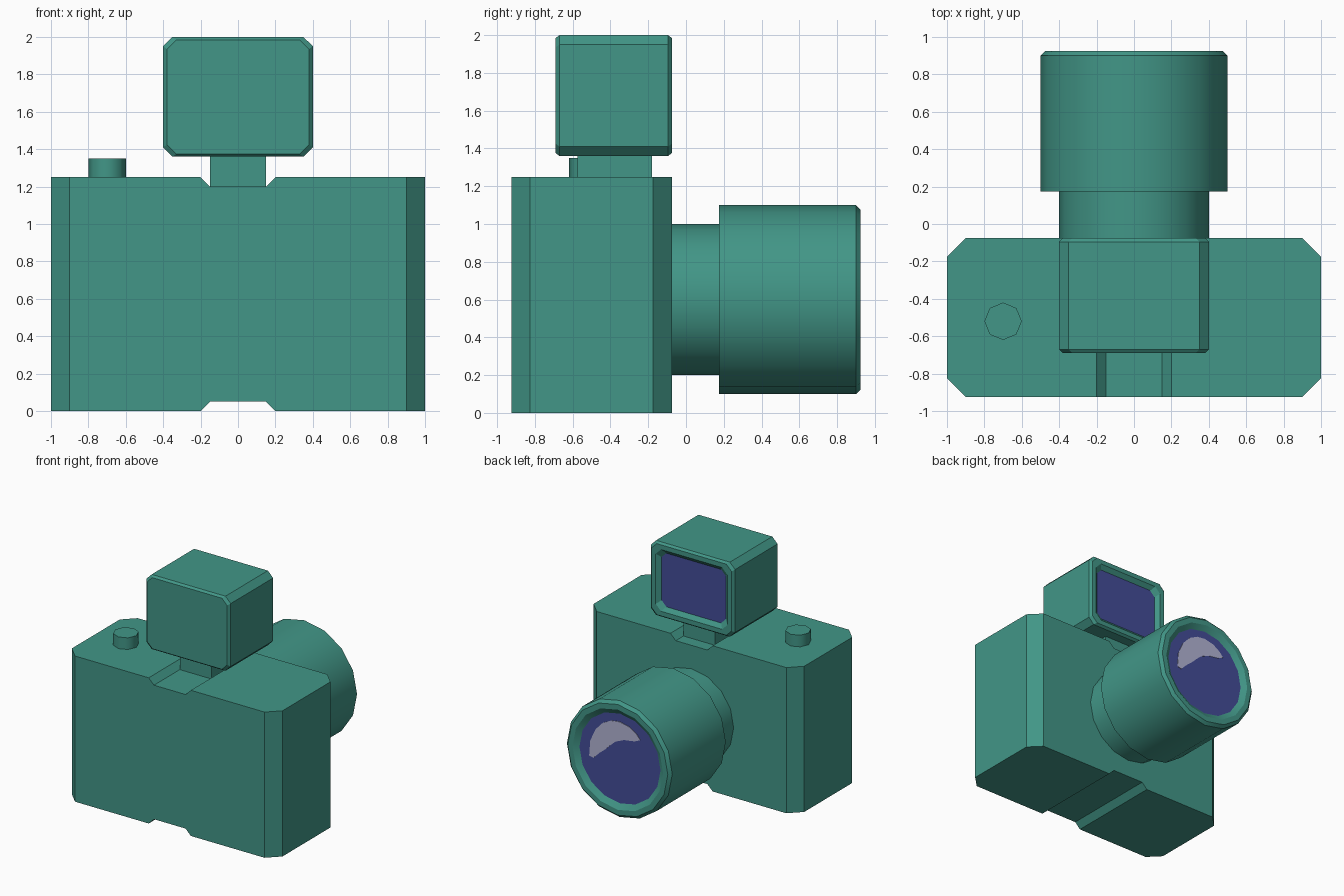
import bpy, bmesh, math
from mathutils import Vector

if "Cube" in bpy.data.objects:
    bpy.data.objects.remove(bpy.data.objects["Cube"])


def material(name, rgb):
    m = bpy.data.materials.new(name)
    m.diffuse_color = (*rgb, 1)
    m.use_nodes = True
    m.node_tree.nodes["Principled BSDF"].inputs["Base Color"].default_value = m.diffuse_color
    return m


TEAL = material("teal_casing", (0.054, 0.305, 0.242))
BLUE = material("blue_glass", (0.058, 0.074, 0.314))
SHINE = material("pale_reflection", (0.445, 0.456, 0.658))


def loft(name, rings, mats, end_mat=0, smooth=None):
    """Bridge equal-length point rings and cap both ends."""
    bm = bmesh.new()
    loops = [[bm.verts.new(p) for p in ring] for ring in rings]
    n = len(loops[0])
    for a, b in zip(loops, loops[1:]):
        for i in range(n):
            j = (i + 1) % n
            bm.faces.new((a[i], a[j], b[j], b[i]))
    bm.faces.new(loops[0])
    bm.faces.new(loops[-1]).material_index = end_mat
    bmesh.ops.recalc_face_normals(bm, faces=bm.faces)
    me = bpy.data.meshes.new(name)
    bm.to_mesh(me)
    bm.free()
    for m in mats:
        me.materials.append(m)
    ob = bpy.data.objects.new(name, me)
    bpy.context.collection.objects.link(ob)
    if smooth:
        bpy.ops.object.select_all(action='DESELECT')
        bpy.context.view_layer.objects.active = ob
        ob.select_set(True)
        bpy.ops.object.shade_smooth_by_angle(angle=math.radians(smooth))
    return ob


def cut_rect(hw, hh, c):
    """Rectangle outline with chamfered corners."""
    q = [(hw, hh - c), (hw - c, hh)]
    half = q + [(-x, y) for x, y in reversed(q)]
    return half + [(-x, -y) for x, y in half]


def circle(r, n):
    return [(r * math.cos(2 * math.pi * i / n), r * math.sin(2 * math.pi * i / n))
            for i in range(n)]


def facing_y(outline, y, z):
    return [Vector((x, y, z + h)) for x, h in outline]


def facing_z(outline, z, x=0, y=0):
    return [Vector((x + a, y + b, z)) for a, b in outline]


# body: plan outline with cut corners; groove runs over top and bottom
plan = [(0.9, -0.925), (1, -0.825), (1, -0.175), (0.9, -0.075),
        (0.2, -0.075), (0.15, -0.075)]
bm = bmesh.new()
right = plan + [(0.15, -0.925), (0.2, -0.925)]
outline = ([p for p in right if p[0] >= 0.2 and p[1] > -0.925 or p == (0.9, -0.925)]
           + [(0.15, -0.075), (-0.15, -0.075), (-0.2, -0.075), (-0.9, -0.075),
              (-1, -0.175), (-1, -0.825), (-0.9, -0.925), (-0.2, -0.925),
              (-0.15, -0.925), (0.15, -0.925), (0.2, -0.925)])


def inset(p):
    return 0.05 if abs(p[0]) < 0.16 else 0


low = [bm.verts.new((*p, inset(p))) for p in outline]
high = [bm.verts.new((*p, 1.25 - inset(p))) for p in outline]
index = {p: i for i, p in enumerate(outline)}
for i in range(len(outline)):
    j = (i + 1) % len(outline)
    bm.faces.new((low[i], low[j], high[j], high[i]))
for level in (low, high):
    for a, b in ((0.2, 0.15), (0.15, -0.15), (-0.15, -0.2)):
        bm.faces.new([level[index[k]] for k in
                      ((a, -0.925), (a, -0.075), (b, -0.075), (b, -0.925))])
    for side in (1, -1):
        bm.faces.new([level[i] for i, p in enumerate(outline) if p[0] * side > 0.16])
bmesh.ops.recalc_face_normals(bm, faces=bm.faces)
mesh = bpy.data.meshes.new("camera_body")
bm.to_mesh(mesh)
bm.free()
mesh.materials.append(TEAL)
bpy.context.collection.objects.link(bpy.data.objects.new("camera_body", mesh))

# lens barrel with stepped profile, recessed rim and glass
profile = [(-0.1, 0.4), (0.175, 0.4), (0.175, 0.5), (0.9, 0.5),
           (0.925, 0.475), (0.925, 0.43), (0.895, 0.385)]
loft("lens", [facing_y(circle(r, 16), y, 0.6) for y, r in profile],
     [TEAL, BLUE], 1, 30)

# curved reflection plate on the lens glass
arc = [(0.29, -0.05), (0.28, 0.08), (0.23, 0.19), (0.16, 0.265), (0.08, 0.305),
       (0, 0.315), (-0.09, 0.295), (-0.16, 0.25), (-0.195, 0.21),
       (-0.14, 0.185), (-0.04, 0.17), (0.04, 0.135), (0.09, 0.09),
       (0.14, 0.04), (0.19, 0), (0.25, -0.06)]
loft("lens_reflection", [facing_y(arc, y, 0.6) for y in (0.894, 0.899)], [SHINE])

# flash head with bevelled ends, recessed rim and window
flash = [(-0.69, 0.38, 0.305, 0.05), (-0.67, 0.4, 0.32, 0.05),
         (-0.095, 0.4, 0.32, 0.05), (-0.075, 0.38, 0.305, 0.05),
         (-0.075, 0.34, 0.265, 0.05), (-0.105, 0.305, 0.23, 0.045)]
loft("flash_head", [facing_y(cut_rect(w, h, c), y, 1.68) for y, w, h, c in flash],
     [TEAL, BLUE], 1)

# flash neck standing in the groove
neck = [(0.15, -0.575), (0.15, -0.18), (-0.15, -0.18), (-0.15, -0.575)]
loft("flash_neck", [facing_z(neck, z) for z in (1.19, 1.37)], [TEAL])

# shutter button
loft("shutter_button", [facing_z(circle(0.1, 8), z, -0.7, -0.52) for z in (1.24, 1.35)],
     [TEAL], 0, 50)
